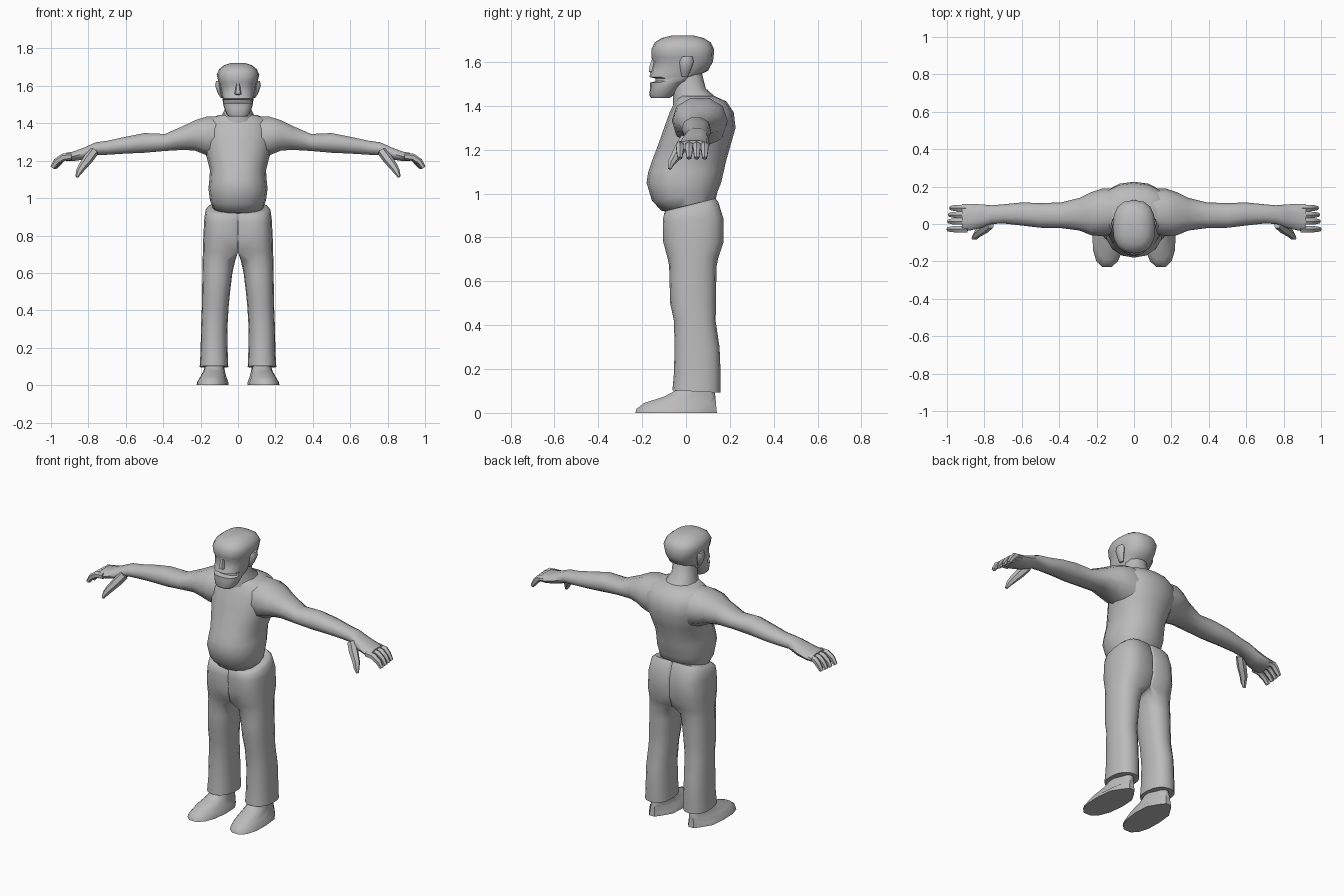
import bpy, bmesh, math
from mathutils import Vector

grey = bpy.data.materials.new("plain grey")
grey.diffuse_color = (0.5, 0.5, 0.5, 1)


def spow(v, e):
    return math.copysign(abs(v) ** e, v)


def loft(name, rings, mirror=False, angle=50, seam=False):
    """Skin a list of equal-length point rings and close both ends."""
    bm = bmesh.new()
    rows = [[bm.verts.new(p) for p in r] for r in rings]
    n = len(rows[0])
    for a, b in zip(rows, rows[1:]):
        for i in range(n):
            bm.faces.new((a[i], a[(i + 1) % n], b[(i + 1) % n], b[i]))
    bm.faces.new(rows[0][::-1])
    bm.faces.new(rows[-1])
    if seam:  # drop hidden faces lying on the mirror plane
        bmesh.ops.delete(bm, geom=[f for f in bm.faces if all(v.co.x < 0.002 for v in f.verts)],
                         context='FACES')
    bmesh.ops.recalc_face_normals(bm, faces=bm.faces)
    me = bpy.data.meshes.new(name)
    bm.to_mesh(me)
    bm.free()
    me.materials.append(grey)
    ob = bpy.data.objects.new(name, me)
    bpy.context.collection.objects.link(ob)
    bpy.context.view_layer.objects.active = ob
    ob.select_set(True)
    bpy.ops.object.shade_smooth_by_angle(angle=math.radians(angle))
    ob.select_set(False)
    if mirror:
        ob.modifiers.new("mirror", 'MIRROR').merge_threshold = 0.003
    return ob


def level(z, x0, x1, y0, y1, n=16, e=0.9, tilt=0.0, inner=None):
    """Horizontal ring filling a box; inner squares off the low-x half."""
    pts = []
    for i in range(n):
        t = 2 * math.pi * i / n
        c, s = math.cos(t), math.sin(t)
        k = inner if inner and c < -1e-6 else e
        x = (x0 + x1) / 2 + (x1 - x0) / 2 * spow(c, k)
        y = (y0 + y1) / 2 + (y1 - y0) / 2 * spow(s, k)
        pts.append(Vector((x, y, z + tilt * y)))
    return pts


def upright(x, y0, y1, z0, z1, n=10, e=0.9):
    """Ring across the x axis, used along the arm."""
    return [Vector((x, p.x, p.y)) for p in level(0, y0, y1, z0, z1, n, e)]


def tube(name, path, n=6, flat=1.0):
    """Tapered tube in the arm direction: points are x, y, z, radius."""
    rings = []
    for i, (x, y, z, r) in enumerate(path):
        a, b = path[max(i - 1, 0)], path[min(i + 1, len(path) - 1)]
        d = (Vector(b[:3]) - Vector(a[:3])).normalized()
        u = d.cross(Vector((0, 1, 0))).normalized()
        v = d.cross(u)
        rings.append([Vector((x, y, z)) + r * (math.cos(2 * math.pi * k / n) * u * flat
                      + math.sin(2 * math.pi * k / n) * v) for k in range(n)])
    return loft(name, rings, mirror=True)


# Shirt with round belly: z, half width, front y, back y, tilt
shirt = [(0.935, 0.10, -0.075, 0.12, 0.25), (0.945, 0.135, -0.11, 0.135, 0.22),
         (0.99, 0.15, -0.155, 0.145, 0.15), (1.05, 0.158, -0.18, 0.16, 0),
         (1.10, 0.153, -0.172, 0.172, 0), (1.15, 0.15, -0.155, 0.183, 0),
         (1.22, 0.168, -0.128, 0.203, 0), (1.30, 0.19, -0.10, 0.226, 0),
         (1.37, 0.19, -0.075, 0.218, 0), (1.42, 0.165, -0.05, 0.185, 0),
         (1.445, 0.10, -0.04, 0.13, 0)]
loft("shirt", [level(z, -w, w, a, b, tilt=t) for z, w, a, b, t in shirt])

# Arms from inside the shoulder to the palm: x, y range, z range
arm = [(0.10, -0.05, 0.19, 1.20, 1.442), (0.17, -0.065, 0.19, 1.225, 1.44),
       (0.23, -0.06, 0.17, 1.25, 1.42), (0.29, -0.035, 0.14, 1.255, 1.39),
       (0.39, -0.022, 0.115, 1.25, 1.345), (0.50, -0.02, 0.112, 1.24, 1.35),
       (0.60, -0.008, 0.115, 1.236, 1.33), (0.70, 0.003, 0.105, 1.23, 1.308),
       (0.76, 0.0, 0.10, 1.228, 1.30), (0.82, -0.022, 0.105, 1.205, 1.273),
       (0.88, -0.035, 0.108, 1.197, 1.25), (0.92, -0.038, 0.108, 1.198, 1.243)]
loft("arm", [upright(*r) for r in arm], mirror=True)

# Fingers and thumb
for i, (y, reach) in enumerate([(-0.028, 0.0), (0.014, -0.004), (0.049, -0.008), (0.085, -0.014)]):
    tube("finger", [(0.89, y, 1.222, 0.019), (0.935, y, 1.218, 0.02),
                    (0.97 + reach, y, 1.195, 0.018), (0.993 + reach, y, 1.162, 0.012)])
tube("thumb", [(0.77, 0.0, 1.25, 0.026), (0.80, -0.025, 1.21, 0.027),
               (0.835, -0.05, 1.165, 0.022), (0.85, -0.068, 1.14, 0.017), (0.862, -0.075, 1.113, 0.008)])

# Trousers, one half mirrored: z, inner x, outer x, front y, back y, tilt
leg = [(0.10, 0.052, 0.205, -0.062, 0.158, -0.05), (0.18, 0.055, 0.20, -0.055, 0.158, 0),
       (0.30, 0.057, 0.198, -0.052, 0.153, 0), (0.42, 0.05, 0.193, -0.055, 0.135, 0),
       (0.50, 0.042, 0.192, -0.072, 0.137, 0), (0.60, 0.03, 0.19, -0.075, 0.138, 0),
       (0.67, 0.014, 0.189, -0.077, 0.14, 0)]
hips = [(0.71, 0, 0.188, -0.085, 0.148, 0), (0.78, 0, 0.186, -0.104, 0.172, 0),
        (0.88, 0, 0.181, -0.106, 0.17, 0.05), (0.93, 0, 0.174, -0.10, 0.148, 0.2),
        (0.945, 0, 0.155, -0.088, 0.135, 0.25)]
rings = [level(z, a, b, c, d, 16, 0.85, t) for z, a, b, c, d, t in leg]
rings += [level(z, a, b, c, d, 16, 0.85, t, 0.12) for z, a, b, c, d, t in hips]
loft("trousers", rings, mirror=True, seam=True)

# Shoes: z, x range, y range
shoe = [(0.0, 0.052, 0.225, -0.235, 0.145), (0.018, 0.055, 0.22, -0.23, 0.143),
        (0.045, 0.066, 0.205, -0.195, 0.14), (0.075, 0.075, 0.19, -0.10, 0.137),
        (0.105, 0.08, 0.18, -0.045, 0.13), (0.14, 0.08, 0.18, -0.03, 0.12)]
foot = [level(*r, n=14, e=0.85) for r in shoe]
for ring in foot:
    for p in ring:  # narrow heel, toes turned slightly outward
        p.x = 0.135 + (p.x - 0.135) * (0.72 if p.y > 0.05 else 1) - 0.05 * min(p.y + 0.1, 0.1)
loft("shoe", foot, mirror=True)

# Neck leaning forward
neck = [(1.38, 0.10, -0.06, 0.17), (1.44, 0.088, -0.06, 0.135),
        (1.48, 0.068, -0.062, 0.09), (1.56, 0.066, -0.06, 0.07)]
loft("neck", [level(z, -w, w, a, b, 12) for z, w, a, b in neck])

# Head with jaw, parted lips and low cranium: z, half width, front y, back y
head = [(1.436, 0.05, -0.16, -0.075), (1.45, 0.062, -0.168, -0.055), (1.485, 0.075, -0.163, -0.03),
        (1.506, 0.08, -0.165, 0.0), (1.513, 0.081, -0.138, 0.015), (1.525, 0.082, -0.138, 0.03),
        (1.532, 0.083, -0.168, 0.04), (1.56, 0.09, -0.158, 0.10), (1.60, 0.098, -0.148, 0.122),
        (1.62, 0.104, -0.158, 0.126), (1.66, 0.114, -0.157, 0.128), (1.69, 0.10, -0.142, 0.112),
        (1.71, 0.075, -0.11, 0.08), (1.722, 0.04, -0.06, 0.03)]
loft("head", [level(z, -w, w, a, b, 16, 0.8) for z, w, a, b in head], angle=40)

# Nose and ears
loft("nose", [level(z, -w, w, f, -0.12, 6) for z, w, f in
              [(1.55, 0.018, -0.16), (1.557, 0.022, -0.173), (1.585, 0.015, -0.168), (1.615, 0.010, -0.157)]])
loft("ear", [level(z, 0.08, x, a, b, 8) for z, x, a, b in
             [(1.535, 0.092, -0.02, 0.01), (1.56, 0.108, -0.025, 0.02),
              (1.60, 0.122, -0.03, 0.035), (1.625, 0.118, -0.02, 0.03)]], mirror=True)
